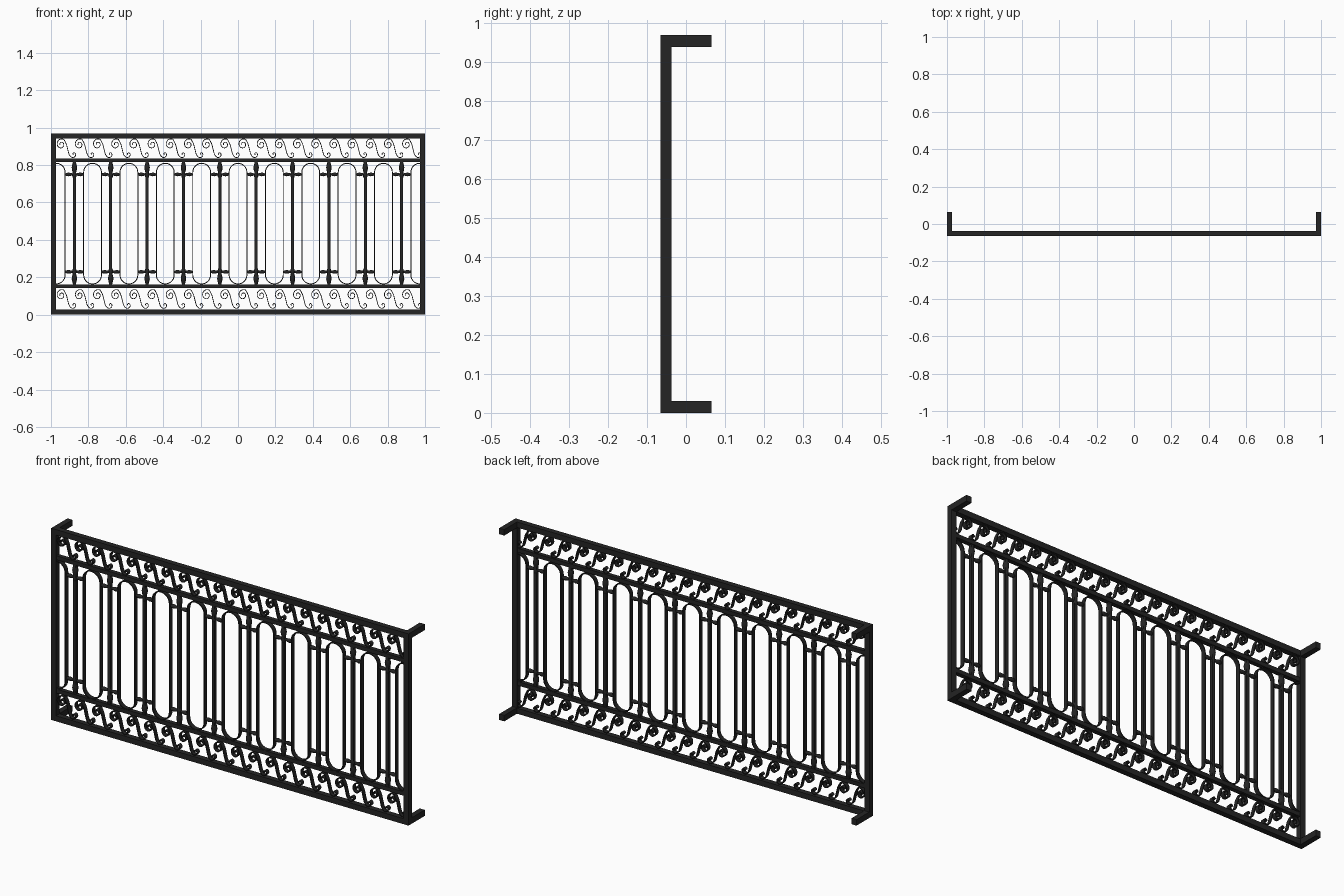
import bpy, bmesh, math
from mathutils import Vector

if "Cube" in bpy.data.objects:
    bpy.data.objects.remove(bpy.data.objects["Cube"])

YC = -0.051      # centre plane of the panel
PITCH = 0.0972   # half the baluster spacing
mat = bpy.data.materials.new("black_iron")
mat.diffuse_color = (0.018, 0.018, 0.018, 1)
mat.use_nodes = True
mat.node_tree.nodes["Principled BSDF"].inputs["Base Color"].default_value = mat.diffuse_color


def finish(bm, name, smooth=False):
    bmesh.ops.recalc_face_normals(bm, faces=bm.faces)
    me = bpy.data.meshes.new(name)
    bm.to_mesh(me)
    bm.free()
    ob = bpy.data.objects.new(name, me)
    bpy.context.collection.objects.link(ob)
    me.materials.append(mat)
    if smooth:
        bpy.context.view_layer.objects.active = ob
        ob.select_set(True)
        bpy.ops.object.shade_smooth_by_angle(angle=math.radians(40))
        ob.select_set(False)
    return ob


def box(bm, x0, x1, y0, y1, z0, z1):
    vs = bmesh.ops.create_cube(bm, size=1)["verts"]
    for v in vs:
        v.co = Vector(((x0 + x1) / 2 + v.co.x * (x1 - x0),
                       (y0 + y1) / 2 + v.co.y * (y1 - y0),
                       (z0 + z1) / 2 + v.co.z * (z1 - z0)))


def strip(bm, pts, closed=False, thick=0.005, depth=0.022):
    """Flat bar swept along an x-z path."""
    n, rings = len(pts), []
    for i, p in enumerate(pts):
        a = pts[(i - 1) % n] if closed or i else p
        b = pts[(i + 1) % n] if closed or i < n - 1 else p
        t = (Vector(b) - Vector(a)).normalized()
        nx, nz = -t.y * thick / 2, t.x * thick / 2
        rings.append([bm.verts.new((p[0] + s * nx, YC + d * depth / 2, p[1] + s * nz))
                      for s, d in ((1, -1), (1, 1), (-1, 1), (-1, -1))])
    for i in range(n if closed else n - 1):
        r, q = rings[i], rings[(i + 1) % n]
        for k in range(4):
            bm.faces.new((r[k], r[(k + 1) % 4], q[(k + 1) % 4], q[k]))
    if not closed:
        bm.faces.new(rings[0])
        bm.faces.new(rings[-1])


def lathe(bm, prof, place, sides=10):
    """Turned part: prof = (position along axis, radius)."""
    rings = []
    for h, r in prof:
        rings.append([bm.verts.new(place(h, r * math.cos(a), r * math.sin(a)))
                      for a in (2 * math.pi * k / sides for k in range(sides))])
    for r, q in zip(rings, rings[1:]):
        for k in range(sides):
            bm.faces.new((r[k], r[(k + 1) % sides], q[(k + 1) % sides], q[k]))
    bm.faces.new(rings[0])
    bm.faces.new(rings[-1])


def smooth_path(p, steps=4):
    """Catmull-Rom through the given points."""
    p = [Vector(q) for q in p]
    e = [2 * p[0] - p[1]] + p + [2 * p[-1] - p[-2]]
    out = []
    for i in range(1, len(e) - 2):
        a, b, c, d = e[i - 1:i + 3]
        for s in range(steps):
            t = s / steps
            out.append(0.5 * (2 * b + (c - a) * t + (2 * a - 5 * b + 4 * c - d) * t * t
                              + (3 * b - a - 3 * c + d) * t ** 3))
    return out + [p[-1]]


# Outer frame with four wall brackets
bm = bmesh.new()
for s in (-1, 1):
    x0, x1 = sorted((s, s * 0.972))
    box(bm, x0, x1, -0.065, -0.037, 0, 0.97)
    for z in (0, 0.94):
        box(bm, x0, x1, -0.037, 0.065, z, z + 0.03)
for z in (0, 0.942):
    box(bm, -0.972, 0.972, -0.065, -0.037, z, z + 0.028)
finish(bm, "outer_frame")

# Inner rails
bm = bmesh.new()
for z in (0.152, 0.826):
    box(bm, -0.972, 0.972, YC - 0.011, YC + 0.011, z - 0.01, z + 0.01)
finish(bm, "inner_rails")

# Balusters: square bars
xs = [PITCH * k for k in range(-9, 10, 2)]
bm = bmesh.new()
for x in xs:
    box(bm, x - 0.008, x + 0.008, YC - 0.008, YC + 0.008, 0.16, 0.818)
finish(bm, "baluster_bars")

# Turned bulbs and horizontal collars at both ends of every baluster
bulb = [(-0.018, 0.008), (-0.012, 0.011), (0.0, 0.012), (0.01, 0.009), (0.025, 0.013),
        (0.038, 0.0145), (0.05, 0.012), (0.066, 0.008)]
collar = [(-0.047, 0.006), (-0.04, 0.009), (-0.03, 0.0105), (-0.02, 0.008), (-0.01, 0.006)]
collar += [(-h, r) for h, r in reversed(collar)]
bm = bmesh.new()
for x in xs:
    for z, s in ((0.75, 1), (0.229, -1)):
        lathe(bm, bulb, lambda h, a, b: (x + a, YC + b, z + s * h))
        lathe(bm, collar, lambda h, a, b: (x + h, YC + a, z + b))
finish(bm, "baluster_bulbs_and_collars", True)

# Long rounded loops between balusters, halves at the ends
R, ZT, ZB, SEG = 0.0475, 0.762, 0.212, 14


def arc(cx, cz, a0, a1, n):
    return [(cx + R * math.cos(math.radians(a0 + (a1 - a0) * i / n)),
             cz + R * math.sin(math.radians(a0 + (a1 - a0) * i / n))) for i in range(n + 1)]


bm = bmesh.new()
for k in range(-8, 9, 2):
    strip(bm, arc(PITCH * k, ZT, 0, 180, SEG) + arc(PITCH * k, ZB, 180, 360, SEG), True)
strip(bm, arc(0.972, ZT, 90, 180, 7) + arc(0.972, ZB, 180, 270, 7))
strip(bm, arc(-0.972, ZB, -90, 0, 7) + arc(-0.972, ZT, 0, 90, 7))
finish(bm, "rounded_loops", True)

# S-scrolls: spiral at upper left, tail with a small curl at lower right
spiral = []
for i in range(31):
    t = i / 30
    a, r = math.radians(570 - 510 * t), 0.007 + 0.021 * t ** 1.3
    spiral.append((0.027 + r * math.cos(a), 0.074 + r * 1.1 * math.sin(a)))
tail = smooth_path([spiral[-1], (0.054, 0.075), (0.062, 0.045), (0.07, 0.018), (0.084, 0.004),
                    (0.099, 0.007), (0.104, 0.02), (0.097, 0.029), (0.089, 0.024),
                    (0.092, 0.018)])
scroll = spiral + [tuple(p) for p in tail[1:]]
for name, z in (("top_scrolls", 0.837), ("bottom_scrolls", 0.031)):
    bm = bmesh.new()
    for i in range(20):
        x = -0.972 + i * PITCH
        strip(bm, [(x + u, z + w) for u, w in scroll], thick=0.004)
    finish(bm, name, True)
